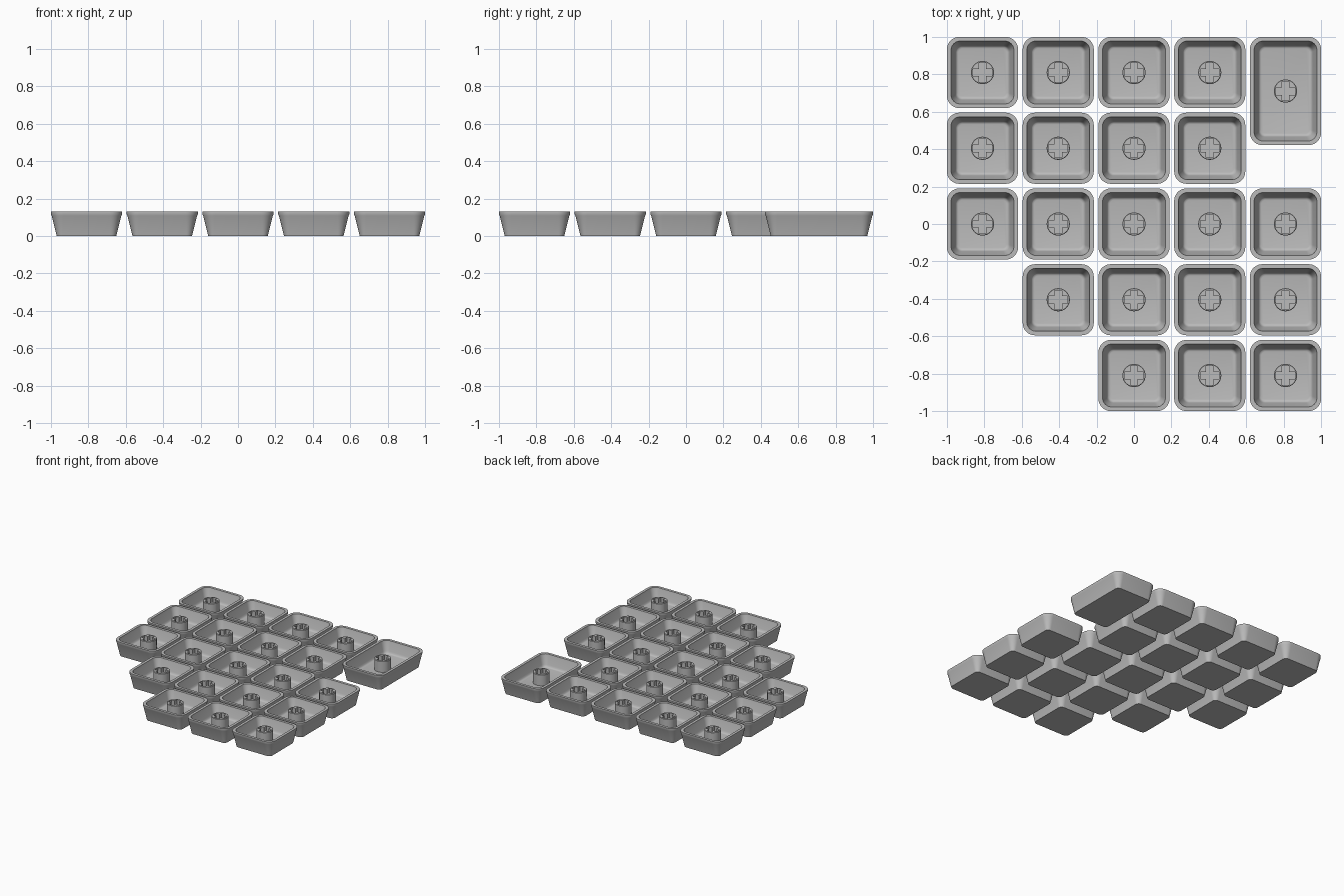
import bpy, bmesh, math

cube = bpy.data.objects.get("Cube")
if cube:
    bpy.data.objects.remove(cube, do_unlink=True)

grey = bpy.data.materials.new("grey plastic")
grey.use_nodes = True
color = (0.5, 0.5, 0.5, 1)
grey.diffuse_color = color
grey.node_tree.nodes["Principled BSDF"].inputs["Base Color"].default_value = color

PITCH, HALF, HEIGHT, FLOOR = 0.405, 0.19, 0.13, 0.035


def rounded_rect(hx, hy, r, steps=8):
    """Counter-clockwise outline with rounded corners."""
    points = []
    for k, (sx, sy) in enumerate([(1, 1), (-1, 1), (-1, -1), (1, -1)]):
        for i in range(steps + 1):
            a = math.pi / 2 * (k + i / steps)
            points.append((sx * (hx - r) + r * math.cos(a),
                           sy * (hy - r) + r * math.sin(a)))
    return points


def loft(bm, rings, cap_start):
    """Skin a list of (outline, z) rings and close the last one."""
    loops = [[bm.verts.new((x, y, z)) for x, y in pts] for pts, z in rings]
    for a, b in zip(loops, loops[1:]):
        for i in range(len(a)):
            j = (i + 1) % len(a)
            bm.faces.new((a[i], a[j], b[j], b[i]))
    if cap_start:
        bm.faces.new(loops[0][::-1])
    bm.faces.new(loops[-1])


def make_mesh(name, rings, cap_start):
    bm = bmesh.new()
    loft(bm, rings, cap_start)
    mesh = bpy.data.meshes.new(name)
    bm.to_mesh(mesh)
    bm.free()
    mesh.materials.append(grey)
    return mesh


def cap_mesh(name, hx, hy):
    # (inset, z, corner radius): outside wall, lip, rim, inside wall, floor
    profile = [(0.031, 0, 0.03), (0.004, 0.108, 0.06), (0, 0.116, 0.065),
               (0, HEIGHT, 0.065), (0.022, HEIGHT, 0.048),
               (0.026, 0.112, 0.045), (0.044, 0.055, 0.035),
               (0.048, 0.043, 0.032), (0.054, 0.037, 0.028),
               (0.062, FLOOR, 0.022)]
    rings = [(rounded_rect(hx - d, hy - d, r), z) for d, z, r in profile]
    return make_mesh(name, rings, True)


def stem_mesh(radius=0.062, arm=0.05, width=0.02):
    # Angles include the corners of the cross so that its edges are exact
    angles = {round(2 * math.pi * i / 40, 5) for i in range(40)}
    tip = math.atan2(width, arm)
    for k in range(4):
        for t in (tip, math.pi / 4, math.pi / 2 - tip):
            angles.add(round(k * math.pi / 2 + t, 5))
    angles = sorted(angles)

    def reach(t):
        c, s = max(abs(math.cos(t)), 1e-6), max(abs(math.sin(t)), 1e-6)
        return max(min(arm / c, width / s), min(width / c, arm / s))

    def circle(r):
        return [(r * math.cos(t), r * math.sin(t)) for t in angles]

    cross = [(reach(t) * math.cos(t), reach(t) * math.sin(t)) for t in angles]
    top = HEIGHT - 0.005
    rings = [(circle(radius), FLOOR), (circle(radius), top - 0.003),
             (circle(radius - 0.003), top), (cross, top), (cross, FLOOR + 0.005)]
    return make_mesh("stem", rings, False)


square_cap = cap_mesh("square_cap", HALF, HALF)
tall_half = 0.289
tall_cap = cap_mesh("tall_cap", HALF, tall_half)
stem = stem_mesh()
parts = []


def add_key(name, mesh, x, y):
    for part, data in ((name, mesh), (name + "_stem", stem)):
        obj = bpy.data.objects.new(part, data)
        obj.location = (x, y, 0)
        bpy.context.collection.objects.link(obj)
        parts.append(obj)


# Square keys: first and last column of each row, back to front
rows = [(0, 3), (0, 3), (0, 4), (1, 4), (2, 4)]
for r, (first, last) in enumerate(rows):
    for c in range(first, last + 1):
        add_key(f"key_row{r + 1}_column{c + 1}", square_cap,
                (c - 2) * PITCH, (2 - r) * PITCH)

# Tall key in the back corner
add_key("tall_key", tall_cap, 2 * PITCH, 1 - tall_half)

# Smooth shading that keeps the hard edges
bpy.ops.object.select_all(action="DESELECT")
for obj in parts:
    obj.select_set(True)
bpy.context.view_layer.objects.active = parts[0]
bpy.ops.object.shade_smooth_by_angle(angle=math.radians(32))
